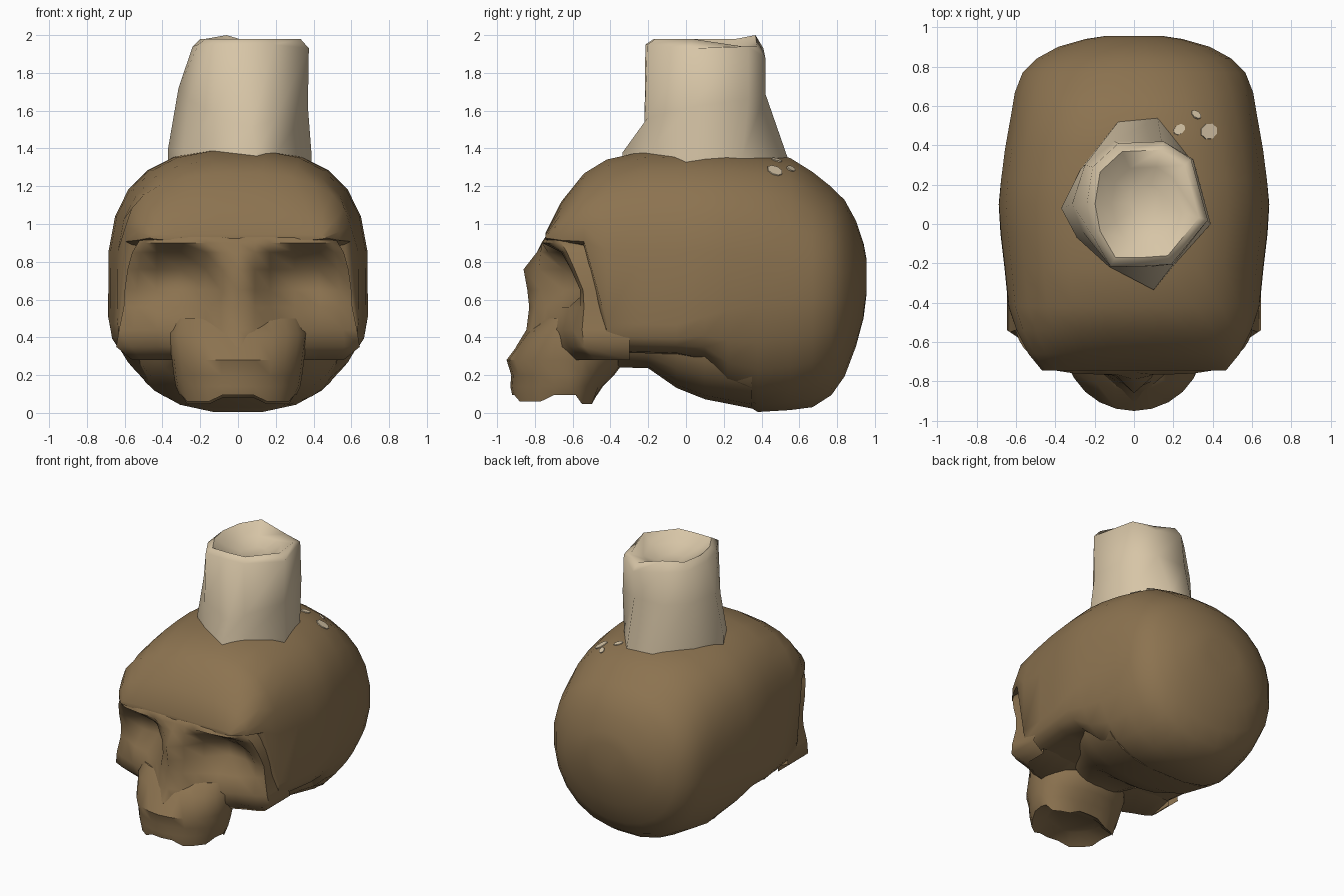
import bpy, bmesh, math
from mathutils import Vector

if "Cube" in bpy.data.objects:
    bpy.data.objects.remove(bpy.data.objects["Cube"])


def material(name, rgb):
    m = bpy.data.materials.new(name)
    m.diffuse_color = (*rgb, 1)
    m.use_nodes = True
    m.node_tree.nodes["Principled BSDF"].inputs["Base Color"].default_value = m.diffuse_color
    return m


BONE = material("old_bone", (0.262, 0.171, 0.08))
WAX = material("candle_wax", (0.68, 0.56, 0.385))


def finish(name, bm, mat, angle=50):
    bmesh.ops.recalc_face_normals(bm, faces=bm.faces)
    me = bpy.data.meshes.new(name)
    bm.to_mesh(me)
    bm.free()
    ob = bpy.data.objects.new(name, me)
    bpy.context.collection.objects.link(ob)
    me.materials.append(mat)
    bpy.ops.object.select_all(action='DESELECT')
    ob.select_set(True)
    bpy.context.view_layer.objects.active = ob
    bpy.ops.object.shade_smooth_by_angle(angle=math.radians(angle))
    return ob


def loft(name, rings, mat, angle=50):
    """Skin a list of equal closed rings and cap both ends."""
    bm = bmesh.new()
    vs = [[bm.verts.new(p) for p in r] for r in rings]
    n = len(vs[0])
    for a, b in zip(vs, vs[1:]):
        for i in range(n):
            j = (i + 1) % n
            bm.faces.new((a[i], a[j], b[j], b[i]))
    bm.faces.new(vs[0])
    bm.faces.new(vs[-1])
    return finish(name, bm, mat, angle)


def power(v, e):
    return math.copysign(abs(v) ** e, v)


def skull_ring(y, w, zm, top, bot, n_low=2.6, n_up=2.7, count=24):
    """Rounded upright section: half width, widest height, top, bottom."""
    ring = []
    for i in range(count):
        t = 2 * math.pi * (i + 0.5) / count
        c, s = math.cos(t), math.sin(t)
        e = 2 / (n_up if s > 0 else n_low)
        h = top - zm if s > 0 else zm - bot
        ring.append((w * power(c, e), y, zm + h * power(s, e)))
    return ring


# Braincase, lofted from forehead to back of head
cranium = loft("cranium", [skull_ring(*s) for s in (
    (-.745, .47, .93, .95, .91), (-.66, .54, .92, 1.12, .89, 2.6, 2.5),
    (-.54, .60, .92, 1.27, .86, 2.6, 2.5), (-.42, .64, .72, 1.345, .32, 8),
    (-.22, .66, .70, 1.39, .315, 8), (-.05, .68, .70, 1.395, .31, 8),
    (.10, .69, .70, 1.395, .27, 5), (.22, .68, .70, 1.39, .10, 3),
    (.38, .66, .70, 1.375, 0, 2.5, 2.6),
    (.55, .63, .70, 1.355, .01, 2.4, 2.4), (.67, .61, .69, 1.28, .025, 2.2, 2.2),
    (.77, .57, .68, 1.20, .09, 2.2, 2.2), (.84, .50, .67, 1.13, .19, 2.1, 2.1),
    (.90, .39, .66, 1.02, .35, 2, 2), (.94, .25, .70, .90, .50, 2, 2),
    (.955, .15, .72, .82, .62, 2, 2))], BONE)

# Narrower underside between the cheek arches
loft("skull_base", [skull_ring(*s) for s in (
    (-.36, .26, .45, .5, .24), (-.20, .36, .45, .5, .235),
    (-.05, .46, .45, .5, .13), (.10, .55, .45, .5, .07),
    (.35, .58, .45, .5, .02))], BONE)

# Face mask: half width, then forward depth at each column, mirrored
COLS = (0, .09, .17, .30, .43, .54, .605)
ROWS = (
    (.97, .48, (.30,) * 7),
    (.955, .49, (.73, .73, .73, .73, .72, .71, .69)),
    (.90, .53, (.755, .765, .765, .76, .74, .70, .66)),
    (.85, .56, (.79, .77, .73, .66, .66, .65, .63)),
    (.76, .585, (.86, .78, .65, .54, .55, .61, .59)),
    (.65, .60, (.84, .77, .65, .52, .52, .56, .545)),
    (.56, .605, (.83, .80, .74, .66, .62, .56, .54)),
    (.44, .63, (.845, .82, .76, .70, .65, .60, .55)),
    (.35, .645, (.90, .87, .80, .68, .62, .58, .54)),
    (.28, .56, (.80, .80, .76, .60, .54, .51, .48)),
    (.32, .56, (.30,) * 7))
bm = bmesh.new()
grid = []
for z, w, depth in ROWS:
    xs = [c if c <= .43 else .43 + (c - .43) * (w - .43) / .175 for c in COLS]
    half = [(x, -d) for x, d in zip(xs, depth)] + [(w, -.30)]
    full = [(-x, y) for x, y in half[:0:-1]] + half
    grid.append([bm.verts.new((x, y, z)) for x, y in full])
for a, b in zip(grid, grid[1:]):
    for i in range(len(a) - 1):
        bm.faces.new((a[i], a[i + 1], b[i + 1], b[i]))
finish("face", bm, BONE, 60)


# Upper jaw: stacked ovals, the lowest one stepped into worn teeth
def jaw_ring(z, w, front, back, teeth=0.0, count=24):
    ring = []
    for i in range(count):
        t = 2 * math.pi * i / count
        c, s = math.cos(t), math.sin(t)
        yc = -.62
        y = yc + s * (back - yc if s > 0 else yc - front)
        drop = teeth if i % 12 in (2, 3, 4, 8, 9, 10) else 0
        ring.append((w * c, y, z - drop - teeth * .4 * (s > .3)))
    return ring


loft("upper_jaw", [jaw_ring(*s) for s in (
    (.50, .34, -.76, -.30), (.42, .37, -.845, -.30), (.28, .35, -.95, -.32),
    (.20, .34, -.925, -.38), (.14, .33, -.93, -.44),
    (.095, .31, -.92, -.48, .035), (.12, .20, -.82, -.55))], BONE, 45)

# Candle stub: ten-sided rings from flared foot to uneven hollow rim
FOOT = ((.39, 0, 1.36), (.31, .30, 1.36), (.12, .54, 1.345), (-.08, .52, 1.35),
        (-.27, .28, 1.38), (-.37, .08, 1.40), (-.29, -.07, 1.39),
        (-.13, -.215, 1.39), (.10, -.335, 1.38), (.21, -.20, 1.38))
MID = ((.37, .02, 1.62), (.30, .33, 1.66), (.14, .42, 1.69), (-.10, .42, 1.69),
       (-.25, .30, 1.70), (-.315, .10, 1.72), (-.26, -.04, 1.66),
       (-.13, -.215, 1.58), (.07, -.22, 1.50), (.20, -.205, 1.56))
RIM = ((.375, .02, 1.93), (.29, .33, 1.94), (.15, .42, 1.88), (-.08, .41, 1.93),
       (-.21, .29, 1.93), (-.24, .10, 1.94), (-.21, -.06, 1.95),
       (-.12, -.215, 1.95), (.05, -.215, 1.95), (.19, -.205, 1.95))


def shrink(ring, k, z):
    """Pull a ring toward the candle's axis at a given height rule."""
    return [(.06 + (x - .06) * k, .11 + (y - .11) * k, z(x, y, h)) for x, y, h in ring]


def lip(x, y, h):
    """Lip rises over the rim, with a peak at the back left."""
    return 2.0 if y > .4 and x < 0 else 1.94 if y > .3 else 1.98


candle = loft("candle", [[(x, y, 1.3) for x, y, _ in FOOT], FOOT, MID, RIM,
                         shrink(RIM, .86, lip),
                         shrink(RIM, .58, lambda x, y, h: 1.92),
                         shrink(RIM, .28, lambda x, y, h: 1.88)], WAX, 60)

# Wax drips: thin plates laid on the braincase
bpy.context.view_layer.update()
for i, (x, y, rx, ry) in enumerate(((.23, .48, .024, .034), (.315, .555, .029, .022),
                                    (.38, .47, .040, .050))):
    hit, pos, normal, _ = cranium.ray_cast(Vector((x, y, 3)), Vector((0, 0, -1)))
    turn = normal.to_track_quat('Z', 'Y')
    rings = []
    for h in (-.003, .006):
        rings.append([pos + turn @ Vector((rx * math.cos(a), ry * math.sin(a), h))
                      for a in (k * math.pi / 4 for k in range(8))])
    loft(f"wax_drip_{i + 1}", rings, WAX)
